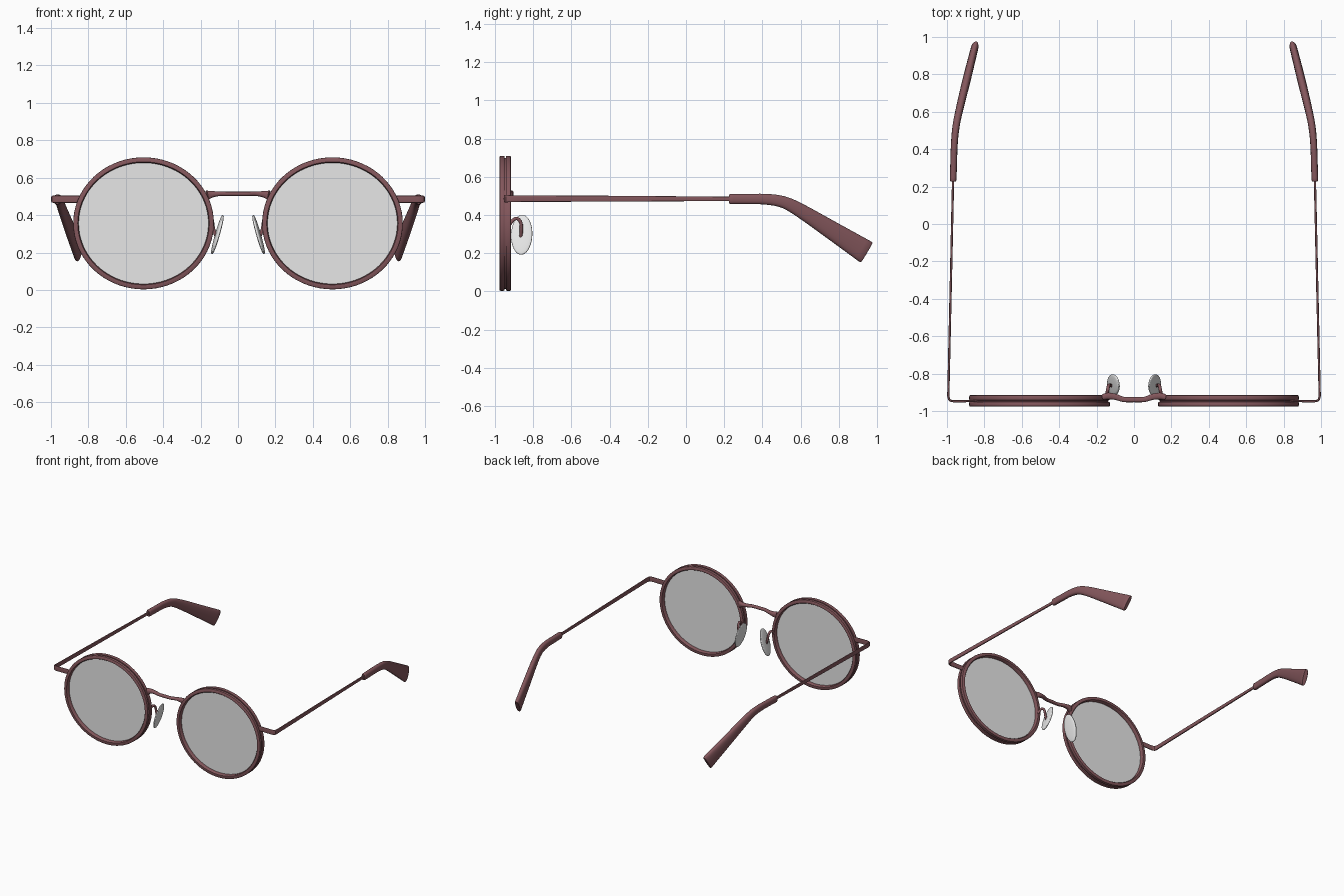
import bpy, bmesh, math
from mathutils import Vector, Matrix

if "Cube" in bpy.data.objects:
    bpy.data.objects.remove(bpy.data.objects["Cube"])


def material(name, rgba):
    m = bpy.data.materials.new(name)
    m.diffuse_color = rgba
    m.use_nodes = True
    m.node_tree.nodes["Principled BSDF"].inputs["Base Color"].default_value = m.diffuse_color
    return m


FRAME = material("plum_frame", (0.23, 0.095, 0.107, 1))
LENS = material("clear_lens", (0.92, 0.92, 0.92, 0.5))
PAD = material("pale_grey_pad", (0.8, 0.8, 0.8, 1))


def finish(name, bm, mat, mirror=True):
    """Turn a bmesh into a smooth, optionally mirrored object."""
    bmesh.ops.recalc_face_normals(bm, faces=bm.faces)
    mesh = bpy.data.meshes.new(name)
    bm.to_mesh(mesh)
    bm.free()
    mesh.materials.append(mat)
    ob = bpy.data.objects.new(name, mesh)
    bpy.context.collection.objects.link(ob)
    bpy.ops.object.select_all(action='DESELECT')
    ob.select_set(True)
    bpy.context.view_layer.objects.active = ob
    bpy.ops.object.shade_smooth_by_angle(angle=math.radians(40))
    if mirror:
        mod = ob.modifiers.new("mirror", 'MIRROR')
        mod.use_mirror_merge = False
    return ob


def loft(name, rings, mat, closed=False, mirror=True):
    """Skin a list of point rings; cap the ends unless closed."""
    bm = bmesh.new()
    vr = [[bm.verts.new(p) for p in r] for r in rings]
    n = len(vr[0])
    pairs = list(zip(vr, vr[1:])) + ([(vr[-1], vr[0])] if closed else [])
    for a, b in pairs:
        for i in range(n):
            j = (i + 1) % n
            bm.faces.new((a[i], a[j], b[j], b[i]))
    if not closed:
        bm.faces.new(vr[0])
        bm.faces.new(vr[-1])
    return finish(name, bm, mat, mirror)


def spline(keys, steps):
    """Catmull-Rom curve through keys of any dimension."""
    k = [Vector(p) for p in [keys[0]] + list(keys) + [keys[-1]]]
    out = []
    for a, b, c, d in zip(k, k[1:], k[2:], k[3:]):
        for i in range(steps):
            t = i / steps
            out.append(0.5 * (2 * b + (c - a) * t + (2 * a - 5 * b + 4 * c - d) * t * t
                              + (3 * b - a - 3 * c + d) * t ** 3))
    return out + [k[-1]]


def sweep(name, path, power, mat, mirror=True, n=20):
    """Sweep a superellipse along (x, y, z, half width, half height) points."""
    rings = []
    for i, p in enumerate(path):
        a, b = path[max(i - 1, 0)], path[min(i + 1, len(path) - 1)]
        t = (Vector(b[:3]) - Vector(a[:3])).normalized()
        side = Vector((t.y, -t.x, 0))
        side = side.normalized() if side.length > 0.05 else Vector((1, 0, 0))
        up = side.cross(t)
        ring = []
        for s in range(n):
            ang = math.tau * s / n
            c, d = math.cos(ang), math.sin(ang)
            u = math.copysign(abs(c) ** (2 / power), c) * p[3]
            v = math.copysign(abs(d) ** (2 / power), d) * p[4]
            ring.append(Vector(p[:3]) + side * u + up * v)
        rings.append(ring)
    return loft(name, rings, mat, mirror=mirror)


CX, CZ, RX, RZ = 0.505, 0.356, 0.376, 0.353


def oval(inset, y, n=72):
    return [Vector((CX + (RX - inset) * math.cos(math.tau * i / n), y,
                    CZ + (RZ - inset) * math.sin(math.tau * i / n))) for i in range(n)]


# rims: grooved on the outside
profile = [(0.029, -0.970), (0.024, -0.977), (0.006, -0.977), (0.001, -0.974),
           (0.0, -0.970), (0.0, -0.955), (0.002, -0.951), (0.010, -0.950),
           (0.010, -0.943), (0.002, -0.942), (0.0, -0.938), (0.0, -0.922),
           (0.001, -0.918), (0.006, -0.915), (0.024, -0.915), (0.029, -0.922)]
loft("rim", [oval(d, y) for d, y in profile], FRAME, closed=True)

# lenses
loft("lens", [oval(0.024, -0.949), oval(0.024, -0.943)], LENS)

# bridge, bowed back and thickened where it meets the rims
half = [(0.165, -0.926, 0.506, 0.016, 0.026), (0.14, -0.920, 0.511, 0.018, 0.018),
        (0.10, -0.924, 0.514, 0.016, 0.012), (0.055, -0.938, 0.514, 0.014, 0.011)]
keys = [(-p[0],) + p[1:] for p in half] + [(0, -0.939, 0.514, 0.014, 0.011)] + half[::-1]
sweep("bridge", spline(keys, 5), 2.6, FRAME, mirror=False)

# flat temple arms with the hinge corner
arm = [(0.835, -0.946, 0.485, 0.006, 0.019), (0.96, -0.948, 0.485, 0.006, 0.019),
       (0.978, -0.946, 0.485, 0.006, 0.019), (0.989, -0.938, 0.485, 0.006, 0.019),
       (0.993, -0.92, 0.485, 0.006, 0.018), (0.992, -0.88, 0.485, 0.006, 0.017),
       (0.979, -0.3, 0.485, 0.006, 0.015), (0.967, 0.25, 0.484, 0.006, 0.011)]
sweep("temple_arm", arm, 4, FRAME)

# flared temple tips, bent down and inward
tip = [(0.967, 0.235, 0.483, 0.018, 0.027), (0.964, 0.33, 0.483, 0.018, 0.027),
       (0.961, 0.42, 0.482, 0.018, 0.028), (0.953, 0.51, 0.467, 0.019, 0.031),
       (0.936, 0.60, 0.422, 0.020, 0.037), (0.895, 0.77, 0.315, 0.022, 0.049),
       (0.853, 0.938, 0.208, 0.020, 0.062)]
path = spline(tip, 5)
start = Vector((0.967, 0.226, 0.483, 0.014, 0.023))
end = Vector((0.851, 0.945, 0.2035, 0.015, 0.060))
sweep("temple_tip", [start] + path + [end], 2.5, FRAME)

# hooked nose pad wires
wire = [(0.150, -0.922, 0.352), (0.145, -0.906, 0.372), (0.140, -0.884, 0.381),
        (0.136, -0.865, 0.360), (0.130, -0.862, 0.322), (0.116, -0.865, 0.285)]
sweep("pad_wire", spline([p + (0.009, 0.009) for p in wire], 5), 2, FRAME, n=10)

# nose pads: flattened ellipsoids
bm = bmesh.new()
bmesh.ops.create_uvsphere(bm, u_segments=40, v_segments=24, radius=1)
for v in bm.verts:
    v.co.x = math.copysign(abs(v.co.x) ** 0.6, v.co.x)
bm.transform(Matrix.Translation((0.11, -0.860, 0.296))
             @ Matrix.Rotation(math.radians(-6), 4, 'Z')
             @ Matrix.Rotation(math.radians(-16), 4, 'Y')
             @ Matrix.Diagonal((0.011, 0.056, 0.108, 1)))
finish("nose_pad", bm, PAD)
